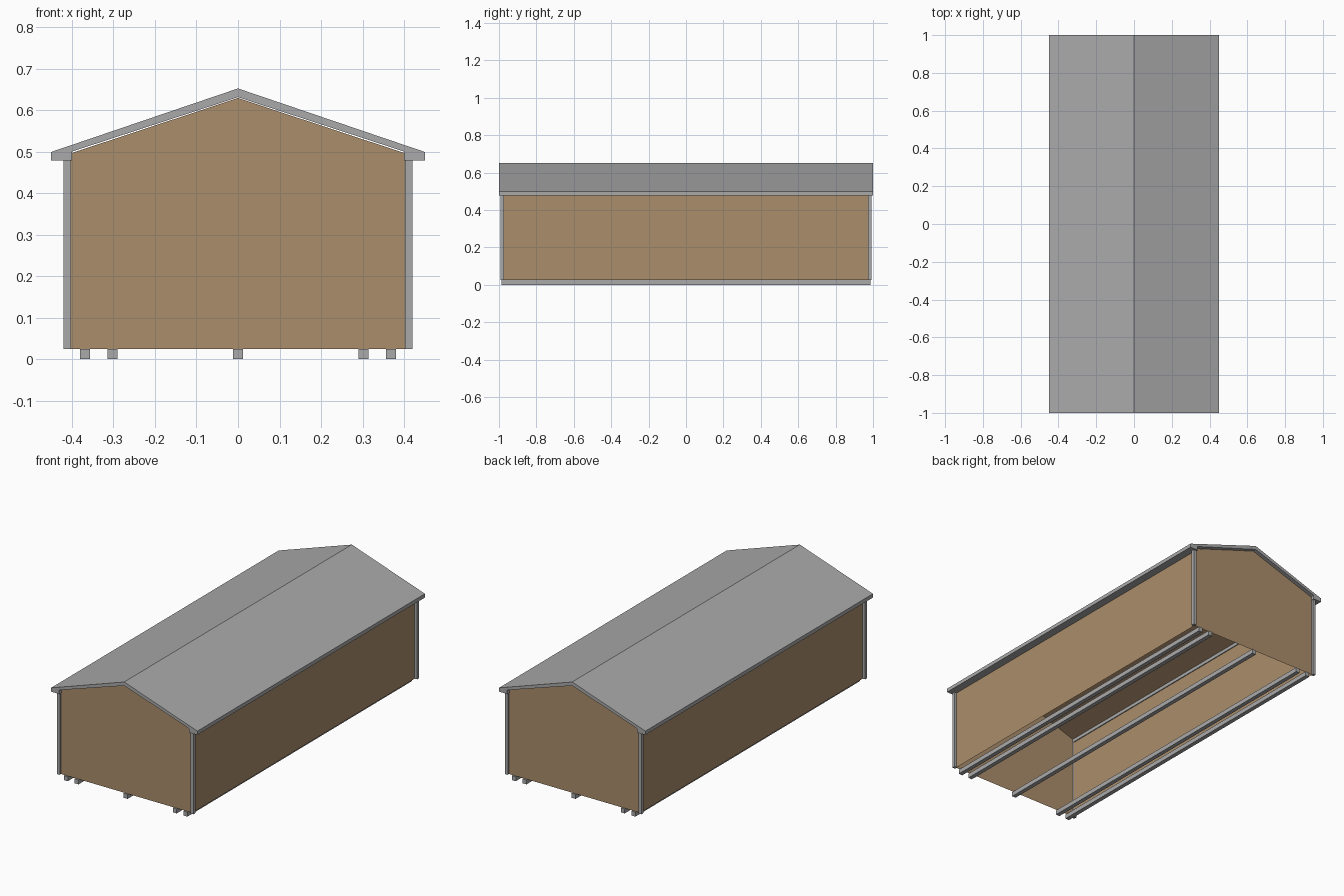
import bpy

if "Cube" in bpy.data.objects:
    bpy.data.objects.remove(bpy.data.objects["Cube"])


def material(name, rgb):
    m = bpy.data.materials.new(name)
    m.diffuse_color = (*rgb, 1)
    m.use_nodes = True
    m.node_tree.nodes["Principled BSDF"].inputs["Base Color"].default_value = m.diffuse_color
    return m


GREY = material("grey metal", (0.40, 0.40, 0.40))
TAN = material("tan cladding", (0.41, 0.27, 0.15))


def mesh_object(name, verts, faces, mat):
    me = bpy.data.meshes.new(name)
    me.from_pydata(verts, [], faces)
    me.materials.append(mat)
    ob = bpy.data.objects.new(name, me)
    bpy.context.collection.objects.link(ob)
    return ob


def extrude_y(name, profile, half, mat, caps=True, skip=()):
    """Sweep an anticlockwise (x, z) outline along y from -half to half."""
    n = len(profile)
    verts = [(x, y, z) for y in (-half, half) for x, z in profile]
    faces = [(i, i + n, (i + 1) % n + n, (i + 1) % n) for i in range(n) if i not in skip]
    if caps:
        faces += [tuple(range(n)), tuple(reversed(range(n, 2 * n)))]
    return mesh_object(name, verts, faces, mat)


def box(name, x0, x1, y0, y1, z0, z1, mat):
    ob = extrude_y(name, [(x0, z0), (x1, z0), (x1, z1), (x0, z1)], (y1 - y0) / 2, mat)
    ob.location.y = (y0 + y1) / 2
    return ob


# Thin cladding shell: gable ends, long walls and ceiling, open underneath
extrude_y("wall_shell",
          [(-0.405, 0.025), (0.405, 0.025), (0.405, 0.495), (0, 0.629), (-0.405, 0.495)],
          0.98, TAN, skip=(0,))

# Pitched roof slab with deeper eaves
extrude_y("roof",
          [(-0.45, 0.478), (-0.40, 0.478), (-0.40, 0.500), (0, 0.631), (0.40, 0.500),
           (0.40, 0.478), (0.45, 0.478), (0.45, 0.499), (0, 0.652), (-0.45, 0.499)],
          1.0, GREY)

# Corner posts
for sx in (-1, 1):
    for sy in (-1, 1):
        xs = sorted((sx * 0.402, sx * 0.42))
        ys = sorted((sy * 0.974, sy * 0.992))
        box("corner_post", *xs, *ys, 0.025, 0.478, GREY)

# Floor runners along the whole length
for x in (-0.368, -0.302, 0, 0.302, 0.368):
    box("floor_runner", x - 0.012, x + 0.012, -0.987, 0.987, 0, 0.025, GREY)
